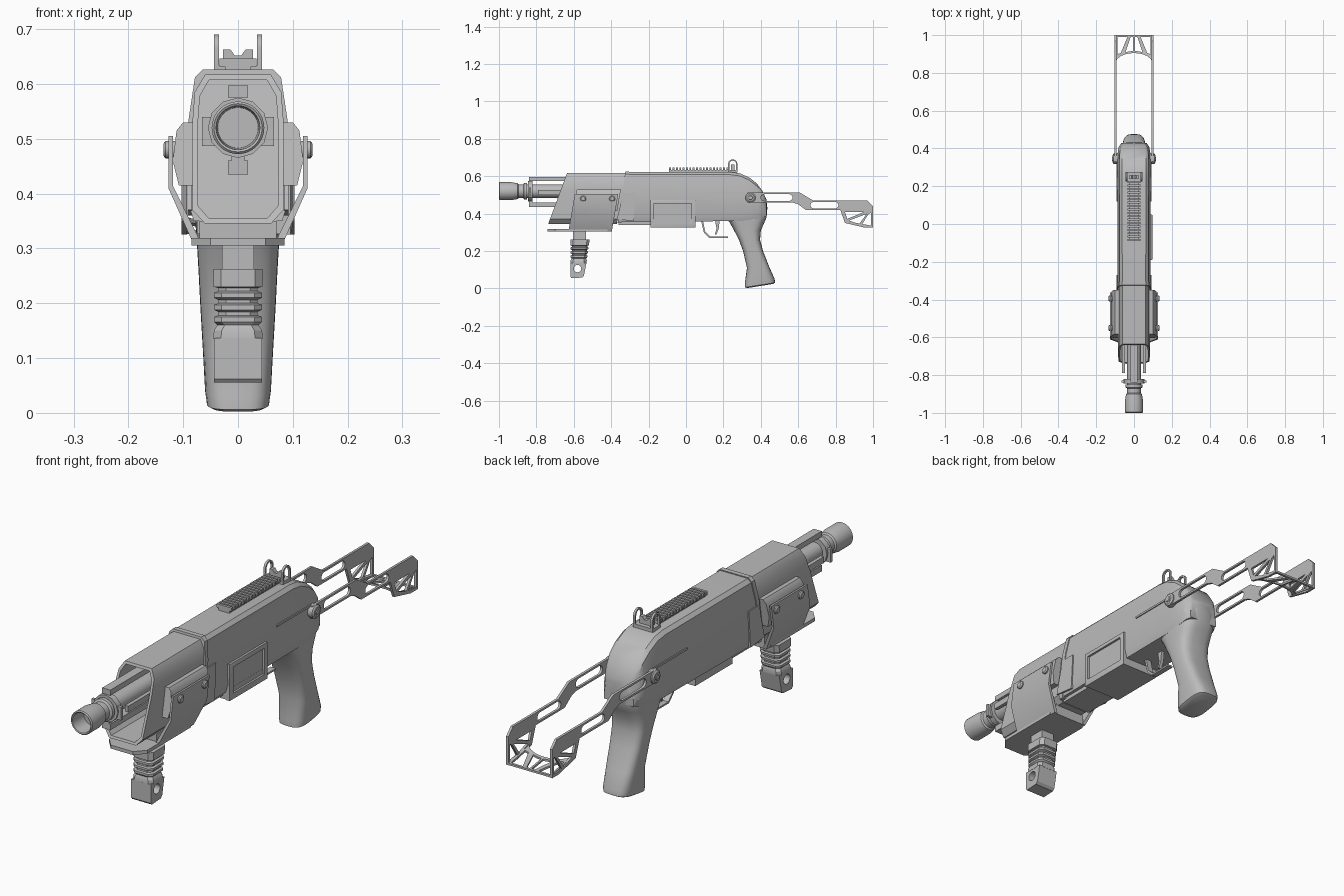
import bpy, bmesh, math
from mathutils import Matrix, Vector

if "Cube" in bpy.data.objects:
    bpy.data.objects.remove(bpy.data.objects["Cube"])

gray = bpy.data.materials.new("plain_gray")
gray.use_nodes = True
gray.diffuse_color = (0.5, 0.5, 0.5, 1)
gray.node_tree.nodes["Principled BSDF"].inputs["Base Color"].default_value = (0.5, 0.5, 0.5, 1)
parts = []


def add(name, mesh):
    mesh.materials.clear()
    mesh.materials.append(gray)
    ob = bpy.data.objects.new(name, mesh)
    bpy.context.collection.objects.link(ob)
    parts.append(ob)
    return ob


def loft(name, rings, caps=True):
    """Skin a list of closed rings that have equal point counts."""
    bm = bmesh.new()
    rows = [[bm.verts.new(p) for p in r] for r in rings]
    n = len(rows[0])
    for a, b in zip(rows, rows[1:]):
        for i in range(n):
            j = (i + 1) % n
            bm.faces.new((a[i], a[j], b[j], b[i]))
    if caps:
        bm.faces.new(rows[0])
        bm.faces.new(rows[-1])
    bmesh.ops.recalc_face_normals(bm, faces=bm.faces)
    me = bpy.data.meshes.new(name)
    bm.to_mesh(me)
    bm.free()
    return add(name, me)


def box(name, x, y, z):
    return loft(name, [[(a, b, c) for a, b in ((x[0], y[0]), (x[1], y[0]), (x[1], y[1]), (x[0], y[1]))] for c in z])


def lathe(name, profile, axis, centre, n=32):
    """Turn (distance, radius) pairs about the x or y axis."""
    rings = []
    for d, r in profile:
        ring = []
        for i in range(n):
            u, v = r * math.cos(math.tau * i / n), r * math.sin(math.tau * i / n)
            ring.append(Vector((d, u, v) if axis == "x" else (u, d, v)) + Vector(centre))
        rings.append(ring)
    return loft(name, rings)


def plate(name, outlines, thick, offset, flat=False):
    """Flat panel with holes, upright in y-z or lying in x-y."""
    cu = bpy.data.curves.new(name, "CURVE")
    cu.dimensions, cu.fill_mode, cu.extrude = "2D", "BOTH", thick / 2
    for pts in outlines:
        sp = cu.splines.new("POLY")
        sp.points.add(len(pts) - 1)
        for p, q in zip(sp.points, pts):
            p.co = (q[0], q[1], 0, 1)
        sp.use_cyclic_u = True
    tmp = bpy.data.objects.new(name + "_outline", cu)
    bpy.context.collection.objects.link(tmp)
    me = bpy.data.meshes.new_from_object(tmp.evaluated_get(bpy.context.evaluated_depsgraph_get()))
    bpy.data.objects.remove(tmp)
    if flat:
        me.transform(Matrix.Translation((0, 0, offset)))
    else:
        me.transform(Matrix.Translation((offset, 0, 0)) @ Matrix(((0, 0, 1, 0), (1, 0, 0, 0), (0, 1, 0, 0), (0, 0, 0, 1))))
    me.name = name
    return add(name, me)


def circle(cy, cz, r, n=20):
    return [(cy + r * math.cos(math.tau * i / n), cz + r * math.sin(math.tau * i / n)) for i in range(n)]


def slot(y0, y1, z0, z1):
    r = (z1 - z0) / 2
    arc = [math.pi * (i / 8 - 0.5) for i in range(9)]
    right = [(y1 - r + r * math.cos(a), z0 + r + r * math.sin(a)) for a in arc]
    return right + [(y0 + y1 - y, z0 + z1 - z) for y, z in right]


def mirrored(half):
    return half + [(-x, z) for x, z in reversed(half)]


def sheared(profile, y, slope, ztop=0.62):
    return [(x, y + (z - ztop) * slope, z) for x, z in profile]


# Receiver body, curving down at the back
def body(hw, top, bottom):
    k = hw / 0.087
    return mirrored([(0.062 * k, top), (0.076 * k, top - 0.014), (hw, top - 0.09),
                     (hw, bottom + 0.03), (0.078 * k, bottom)])


stations = [(-0.32, 0.087, 0.622, 0.355), (0.24, 0.088, 0.622, 0.36), (0.29, 0.088, 0.615, 0.36),
            (0.34, 0.088, 0.592, 0.365), (0.38, 0.086, 0.56, 0.37), (0.41, 0.08, 0.52, 0.38),
            (0.43, 0.066, 0.475, 0.385)]
loft("receiver", [sheared(body(h, t, b), y, 0.15 if y < 0 else 0) for y, h, t, b in stations])
band = body(0.09, 0.626, 0.35)
loft("receiver_front_band", [sheared(band, y, 0.15) for y in (-0.325, -0.305)])
for s in (-1, 1):
    box("cover_ledge", sorted((s * 0.08, s * 0.092)), (0.12, 0.34), (0.505, 0.513))
    plate("side_panel", [[(-0.37, 0.37), (-0.28, 0.36), (-0.27, 0.51), (-0.335, 0.51)]], 0.008, s * 0.088)

# Hollow slanted handguard
outer = mirrored([(0.06, 0.617), (0.079, 0.585), (0.084, 0.52), (0.083, 0.37), (0.06, 0.345)])
inner = [(x * 0.88, 0.48 + (z - 0.48) * 0.93) for x, z in outer]
loft("handguard", [sheared(inner, -0.42, 0.2), sheared(inner, -0.635, 0.37),
                   sheared(outer, -0.635, 0.37), sheared(outer, -0.315, 0.2)])

# Barrel, muzzle and surrounding rails
axis = (0, 0, 0.52)
lathe("barrel", [(-0.9, 0.036), (-0.42, 0.036)], "y", axis)
lathe("muzzle", [(-0.93, 0.037), (-0.998, 0.04), (-1, 0.044), (-0.996, 0.048), (-0.935, 0.048), (-0.9, 0.042),
                 (-0.895, 0.036), (-0.87, 0.036), (-0.865, 0.045), (-0.85, 0.045)], "y", axis)
lathe("barrel_collar", [(-0.845, 0.036), (-0.845, 0.055), (-0.82, 0.055), (-0.82, 0.036)], "y", axis, 12)
box("collar_wings", (-0.066, 0.066), (-0.84, -0.828), (0.487, 0.54))
for z in ((0.435, 0.46), (0.575, 0.597)):
    box("barrel_rail", (-0.018, 0.018), (-0.84, -0.42), z)
    box("rail_support", (-0.012, 0.012), (-0.84, -0.82), (z[0], z[1] - 0.001) if z[0] > 0.5 else (z[0], 0.49))
for s in (-1, 1):
    box("side_rail", sorted((s * 0.048, s * 0.063)), (-0.79, -0.42), (0.5, 0.525))

# Bracket wrapped around the handguard
lug = [(0.078, 0.53), (0.1, 0.53), (0.112, 0.515), (0.119, 0.46), (0.108, 0.415), (0.078, 0.415)]
strap = [(0.127, 0.505), (0.127, 0.41), (0.08, 0.305), (0.065, 0.305), (0.119, 0.415), (0.119, 0.505)]
for s in (-1, 1):
    for name, prof, y0, y1 in (("bracket_lug", lug, -0.585, -0.35), ("bracket_strap", strap, -0.592, -0.36)):
        loft(name, [sheared([(s * x, z) for x, z in prof], y, 0.17, 0.52) for y in (y0, y1)])
    for y in (-0.55, -0.395):
        lathe("bracket_bolt", [(s * 0.11, 0.016), (s * 0.132, 0.016), (s * 0.136, 0.011)], "x", (0, y, 0.48), 16)
plate("foregrip_plate", [[(-0.05, -0.74), (0.05, -0.74), (0.085, -0.7), (0.085, -0.42), (-0.085, -0.42), (-0.085, -0.7)]],
      0.014, 0.312, flat=True)
box("bracket_block", (-0.07, 0.07), (-0.62, -0.4), (0.305, 0.35))

# Ribbed foregrip with a lanyard hole
box("foregrip_neck", (-0.029, 0.029), (-0.605, -0.535), (0.25, 0.306))
rings = []
levels = [(0.262, 0.045), (0.23, 0.045)]
for z in (0.228, 0.206, 0.184):
    levels += [(z, 0.036), (z - 0.006, 0.036), (z - 0.009, 0.044), (z - 0.018, 0.044)]
levels += [(0.16, 0.038), (0.15, 0.044), (0.135, 0.045)]
for z, w in levels:
    inset = (0.045 - w) * 0.8
    front, back = -0.618 + inset, -0.515 - (0.262 - z) * 0.13 - inset
    c = 0.014
    rings.append([(-w, front + c, z), (-w + c, front, z), (w - c, front, z), (w, front + c, z),
                  (w, back - c, z), (w - c, back, z), (-w + c, back, z), (-w, back - c, z)])
loft("foregrip", rings)
plate("foregrip_foot", [[(-0.618, 0.137), (-0.618, 0.062), (-0.612, 0.055), (-0.556, 0.058), (-0.546, 0.068), (-0.532, 0.137)],
                        circle(-0.58, 0.106, 0.02)], 0.088, 0)

# Magazine well, open on the left side
rect = [(-0.19, 0.325), (0.05, 0.325), (0.05, 0.472), (-0.19, 0.472)]
hole = [(-0.17, 0.35), (0.03, 0.35), (0.03, 0.455), (-0.17, 0.455)]
lip = [(-0.18, 0.337), (0.04, 0.337), (0.04, 0.464), (-0.18, 0.464)]
loft("magazine_well", [[(x, y, z) for y, z in r] for r, x in
                       ((hole, 0.089), (hole, 0.098), (lip, 0.099), (rect, 0.096), (rect, 0.08))], caps=False)
plate("well_floor", [hole], 0.002, 0.0885)
box("well_base", (-0.075, 0.09), (-0.188, 0.048), (0.326, 0.37))
box("front_underside", (-0.065, 0.065), (-0.36, -0.19), (0.34, 0.365))

# Trigger and guard
plate("trigger_guard", [[(0.08, 0.365), (0.095, 0.3), (0.125, 0.27), (0.225, 0.27), (0.225, 0.277), (0.13, 0.277),
                         (0.103, 0.303), (0.09, 0.365)]], 0.024, 0)
plate("trigger", [[(0.155, 0.365), (0.163, 0.32), (0.155, 0.29), (0.163, 0.288), (0.175, 0.32), (0.18, 0.365)]], 0.014, 0)

# Pistol grip
sections = [(0.0, 0.33, 0.465, 0.048), (0.006, 0.315, 0.476, 0.057), (0.03, 0.315, 0.474, 0.06), (0.11, 0.326, 0.445, 0.064),
            (0.2, 0.305, 0.412, 0.069), (0.26, 0.283, 0.396, 0.072), (0.31, 0.257, 0.4, 0.075),
            (0.35, 0.235, 0.418, 0.078), (0.38, 0.21, 0.431, 0.081), (0.43, 0.2, 0.435, 0.08), (0.47, 0.2, 0.43, 0.07)]
rings = []
for z, y0, y1, w in sections:
    ring = []
    for i in range(32):
        c, s = math.cos(math.tau * i / 32), math.sin(math.tau * i / 32)
        x = w * math.copysign(abs(c) ** 0.6, c)
        y = (y0 + y1) / 2 + (y1 - y0) / 2 * math.copysign(abs(s) ** 0.6, s)
        tilt = max(0, 1 - z / 0.15) * (y - 0.315) * 0.16
        ring.append((x, y, z + tilt))
    rings.append(ring)
loft("pistol_grip", rings)

# Toothed top rail and rear sight
box("rail_base", (-0.024, 0.024), (-0.09, 0.27), (0.618, 0.634))
for i in range(18):
    y = -0.09 + i * 0.018
    box("rail_tooth", (-0.034, 0.034), (y, y + 0.01), (0.632, 0.646))
box("sight_base", (-0.044, 0.044), (0.225, 0.275), (0.62, 0.634))
loft("sight_notch", [[(x, y, z) for x, z in mirrored([(0.006, 0.652), (0.014, 0.663), (0.027, 0.663), (0.027, 0.63)])]
                     for y in (0.24, 0.258)])
for s in (-1, 1):
    arch = [[(0.25 + r * math.cos(math.pi * i / 12), 0.665 + r * math.sin(math.pi * i / 12)) for i in range(13)]
            for r in (0.025, 0.018)]
    plate("sight_ear", [[(0.275, 0.63)] + arch[0] + [(0.225, 0.63), (0.232, 0.63)] + arch[1][::-1] + [(0.268, 0.63)]],
          0.009, s * 0.039)

# Skeleton stock: two arms joined by a trussed butt
arm = [(0.33, 0.46), (0.57, 0.46), (0.6, 0.45), (0.64, 0.42), (0.825, 0.42), (0.85, 0.35), (0.955, 0.325), (1, 0.325),
       (1, 0.44), (0.97, 0.47), (0.68, 0.47), (0.61, 0.512), (0.33, 0.512)]
cuts = [slot(0.4, 0.57, 0.468, 0.504), slot(0.665, 0.815, 0.428, 0.462),
        [(0.85, 0.408), (0.862, 0.372), (0.95, 0.408)], [(0.872, 0.363), (0.925, 0.343), (0.965, 0.398)],
        [(0.94, 0.341), (0.99, 0.335), (0.99, 0.405), (0.976, 0.398)]]
for s in (-1, 1):
    plate("stock_arm", [arm] + cuts, 0.01, s * 0.098)
    lathe("stock_pivot", [(s * 0.08, 0.027), (s * 0.108, 0.027), (s * 0.113, 0.02), (s * 0.113, 0.012), (s * 0.116, 0.01)],
          "x", (0, 0.345, 0.485), 20)
arc = [(0.098 * math.cos(math.pi * i / 12), 0.85 + 0.055 * math.sin(math.pi * i / 12)) for i in range(13)]
windows = [[(s * 0.088, 0.9), (s * 0.07, 0.905), (s * 0.035, 0.99), (s * 0.088, 0.99)] for s in (-1, 1)]
windows += [[(s * 0.004, 0.917), (s * 0.045, 0.91), (s * 0.018, 0.99), (s * 0.004, 0.99)] for s in (-1, 1)]
butt = plate("butt_plate", [[(0.098, 1), *arc, (-0.098, 1)]] + windows, 0.008, 0.33, flat=True)
for v in butt.data.vertices:
    v.co.z += max(0, 0.96 - v.co.y) * 0.25

# Soft shading with crisp edges
bpy.ops.object.select_all(action="DESELECT")
for ob in parts:
    ob.select_set(True)
bpy.context.view_layer.objects.active = parts[0]
bpy.ops.object.shade_smooth_by_angle(angle=math.radians(32))
